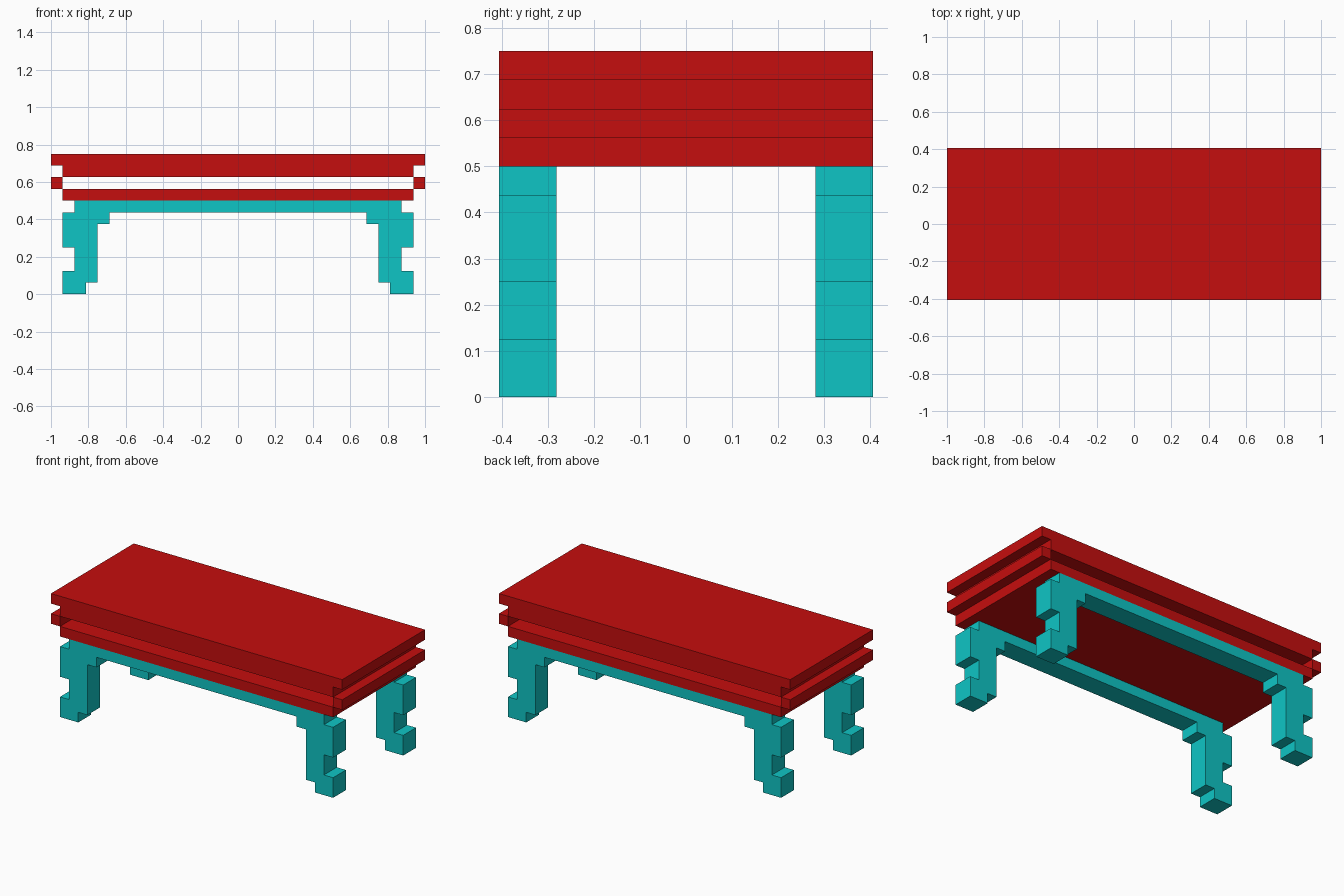
import bpy
import bmesh

cube = bpy.data.objects.get("Cube")
if cube:
    bpy.data.objects.remove(cube, do_unlink=True)

U = 1 / 16          # grid unit of the blocky design
DEPTH = 6.5         # half depth of the table, in units


def make_material(name, rgb):
    mat = bpy.data.materials.new(name)
    mat.use_nodes = True
    mat.diffuse_color = (*rgb, 1)
    mat.node_tree.nodes["Principled BSDF"].inputs["Base Color"].default_value = (*rgb, 1)
    return mat


def extrude_profile(name, points, y0, y1, mat):
    """Extrude an x-z outline, given in units, from y0 to y1."""
    bm = bmesh.new()
    face = bm.faces.new([bm.verts.new((x * U, y0 * U, z * U)) for x, z in points])
    new = bmesh.ops.extrude_face_region(bm, geom=[face])["geom"]
    moved = [v for v in new if isinstance(v, bmesh.types.BMVert)]
    bmesh.ops.translate(bm, verts=moved, vec=(0, (y1 - y0) * U, 0))
    bmesh.ops.recalc_face_normals(bm, faces=bm.faces)
    mesh = bpy.data.meshes.new(name)
    bm.to_mesh(mesh)
    bm.free()
    mesh.materials.append(mat)
    obj = bpy.data.objects.new(name, mesh)
    bpy.context.collection.objects.link(obj)
    return obj


def mirrored(half):
    """Complete a right-hand outline with its mirror image across x = 0."""
    return half + [(-x, z) for x, z in reversed(half)]


red = make_material("red lacquer", (0.56, 0.0044, 0.0044))
teal = make_material("teal paint", (0.0048, 0.56, 0.56))

# Tabletop with a stepped underside
extrude_profile("tabletop", mirrored([(15, 10), (15, 11), (16, 11), (16, 12)]),
                -DEPTH, DEPTH, red)

# Lower board under the open gap
extrude_profile("lower_board", mirrored([(15, 8), (15, 9)]), -DEPTH, DEPTH, red)

# End strips that close the gap at both ends
for side, s in (("left", 1), ("right", -1)):
    extrude_profile(side + "_end_strip",
                    [(s * 15, 9), (s * 16, 9), (s * 16, 10), (s * 15, 10)],
                    -DEPTH, DEPTH, red)

# Front and back frames: two stepped legs joined by a rail
leg_half = [(11, 7), (11, 6), (12, 6), (12, 1), (13, 1), (13, 0), (15, 0), (15, 2),
            (14, 2), (14, 4), (15, 4), (15, 7), (14, 7), (14, 8)]
for side, y0 in (("front", -DEPTH), ("back", DEPTH - 2)):
    extrude_profile(side + "_leg_frame", mirrored(leg_half), y0, y0 + 2, teal)
